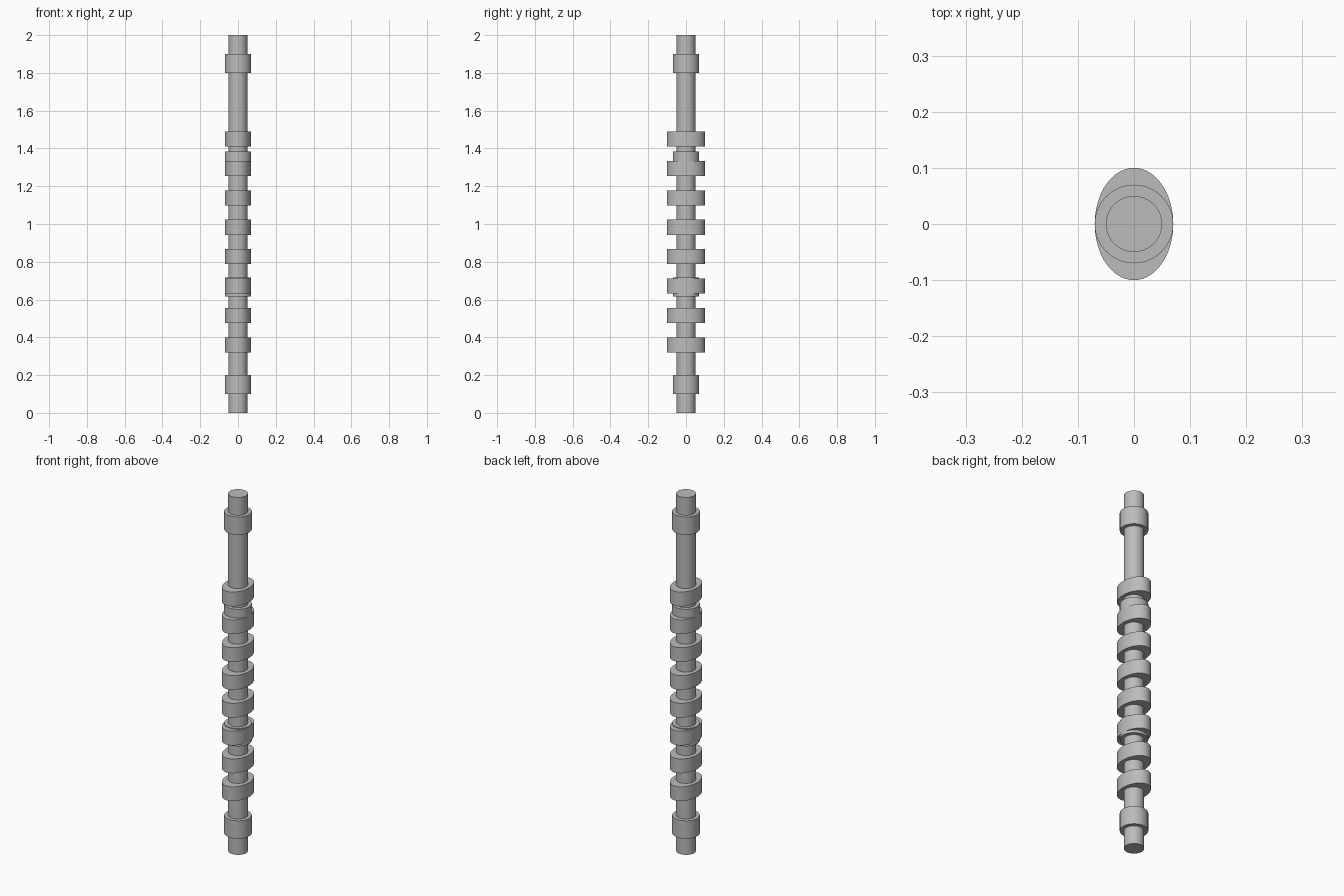
import bpy
import math

cube = bpy.data.objects.get("Cube")
if cube:
    bpy.data.objects.remove(cube, do_unlink=True)

steel = bpy.data.materials.new("steel_grey")
steel.use_nodes = True
STEEL = (0.5, 0.5, 0.5, 1.0)
steel.diffuse_color = STEEL
steel.node_tree.nodes["Principled BSDF"].inputs["Base Color"].default_value = STEEL


def disc(name, z, height, rx, ry):
    """Upright cylinder with an elliptical section, centred at height z."""
    bpy.ops.mesh.primitive_cylinder_add(vertices=64, radius=1, depth=height,
                                        location=(0, 0, z))
    obj = bpy.context.object
    obj.name = name
    obj.scale = (rx, ry, 1)
    bpy.ops.object.transform_apply(location=False, rotation=False, scale=True)
    obj.data.materials.append(steel)
    bpy.ops.object.shade_smooth_by_angle(angle=math.radians(30))
    return obj


# Main shaft
disc("shaft", 1.0, 2.0, 0.05, 0.05)

# Round bearing journals: one near each end, two between the lobes
for i, z in enumerate((0.15, 2 / 3, 4 / 3, 1.85)):
    disc(f"journal_{i + 1}", z, 0.1, 0.07, 0.07)

# Evenly spaced oval cam lobes
LOBES, FIRST, LAST = 8, 0.36, 1.45
for i in range(LOBES):
    z = FIRST + (LAST - FIRST) * i / (LOBES - 1)
    disc(f"cam_lobe_{i + 1}", z, 0.08, 0.07, 0.1)
